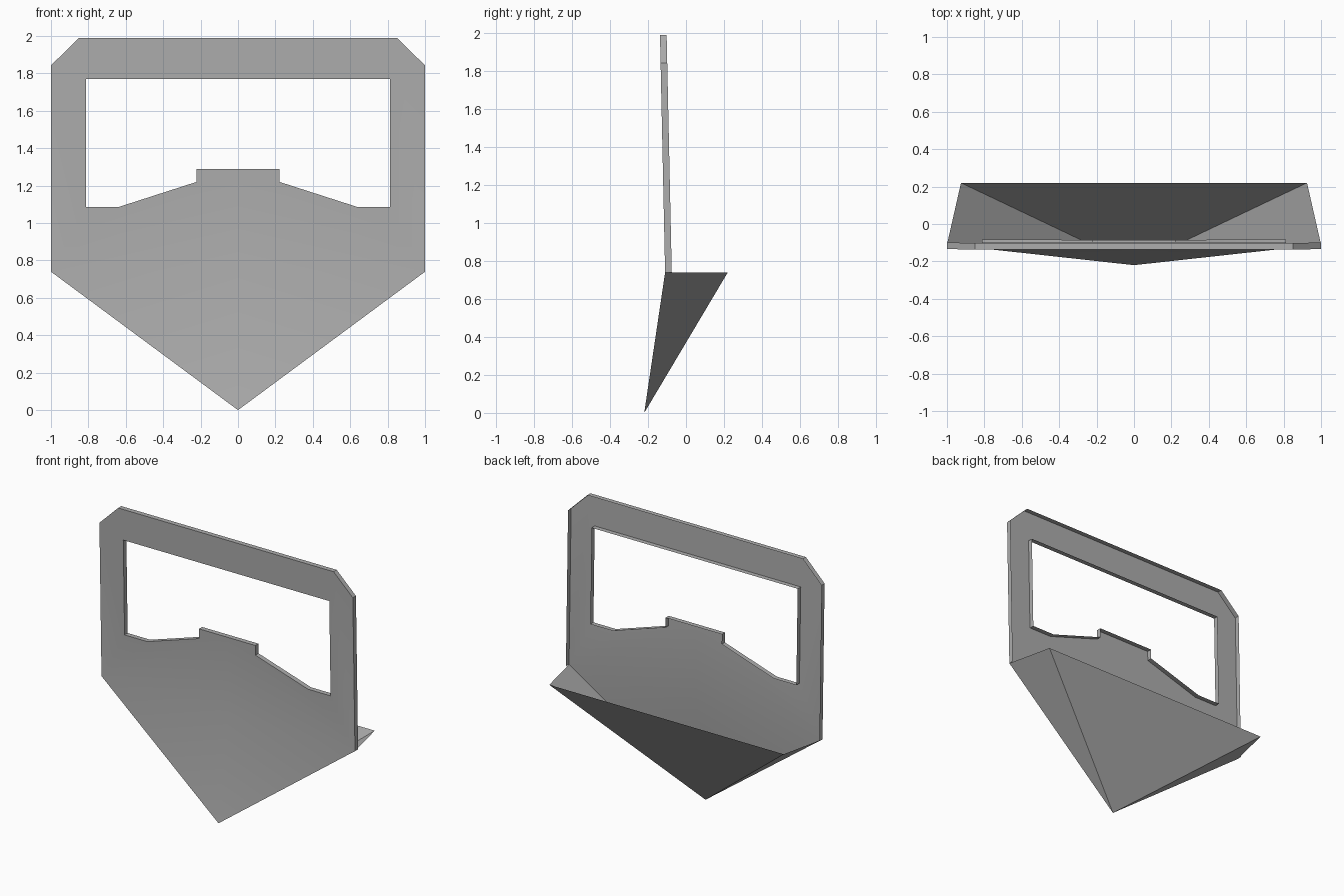
import bpy, bmesh, math

if "Cube" in bpy.data.objects:
    bpy.data.objects.remove(bpy.data.objects["Cube"])

FOLD = 0.74                 # height where plate bends into the pointed toe
APEX = (0, -0.22, 0)
RIM = 0.035                 # depth of the rim behind the front sheet

grey = bpy.data.materials.new("dark_grey")
grey.diffuse_color = (0.42, 0.42, 0.42, 1)
grey.use_nodes = True
grey.node_tree.nodes["Principled BSDF"].inputs["Base Color"].default_value = grey.diffuse_color


def plate_y(z):
    """Front surface of the slightly leaning plate."""
    return -0.11 - 0.027 * (z - FOLD) / 1.25


def finish(name, bm):
    """Turn a right-hand half into a mirrored object."""
    mesh = bpy.data.meshes.new(name)
    bm.to_mesh(mesh)
    bm.free()
    mesh.materials.append(grey)
    obj = bpy.data.objects.new(name, mesh)
    bpy.context.collection.objects.link(obj)
    mirror = obj.modifiers.new("mirror", 'MIRROR')
    mirror.use_clip = True
    bpy.context.view_layer.objects.active = obj
    obj.select_set(True)
    bpy.ops.object.modifier_apply(modifier=mirror.name)
    bpy.ops.object.shade_smooth_by_angle(angle=math.radians(25))
    obj.select_set(False)
    return obj


# Framed sheet: right half outline with window, clockwise from top centre
outline = [(0, 1.99), (0.85, 1.99), (1, 1.843), (1, FOLD), (0, FOLD),
           (0, 1.29), (0.222, 1.29), (0.222, 1.22), (0.635, 1.087),
           (0.813, 1.087), (0.813, 1.769), (0, 1.769)]
bm = bmesh.new()
front = [bm.verts.new((x, plate_y(z), z)) for x, z in outline]
bm.faces.new(front[::-1])

# Pointed lower part of the sheet
tip = bm.verts.new(APEX)
bm.faces.new((tip, front[3], front[4]))

# Rim walls around the outside and the window; the back stays open
back = [bm.verts.new((x, plate_y(z) + RIM, z)) for x, z in outline]
for i in range(len(outline)):
    j = (i + 1) % len(outline)
    on_centre = outline[i][0] == 0 and outline[j][0] == 0
    on_fold = outline[i][1] == FOLD and outline[j][1] == FOLD
    if not (on_centre or on_fold):
        bm.faces.new((front[i], front[j], back[j], back[i]))
bmesh.ops.delete(bm, geom=[v for v in bm.verts if not v.link_faces], context='VERTS')
finish("framed_plate", bm)

# Open-topped pocket behind the point: side and back sheets
bm = bmesh.new()
tip, edge, corner, middle = [bm.verts.new(p) for p in (
    APEX, (1, -0.11, FOLD), (0.925, 0.22, FOLD), (0, 0.22, FOLD))]
bm.faces.new((tip, corner, edge))
bm.faces.new((tip, middle, corner))
finish("rear_pocket", bm)
